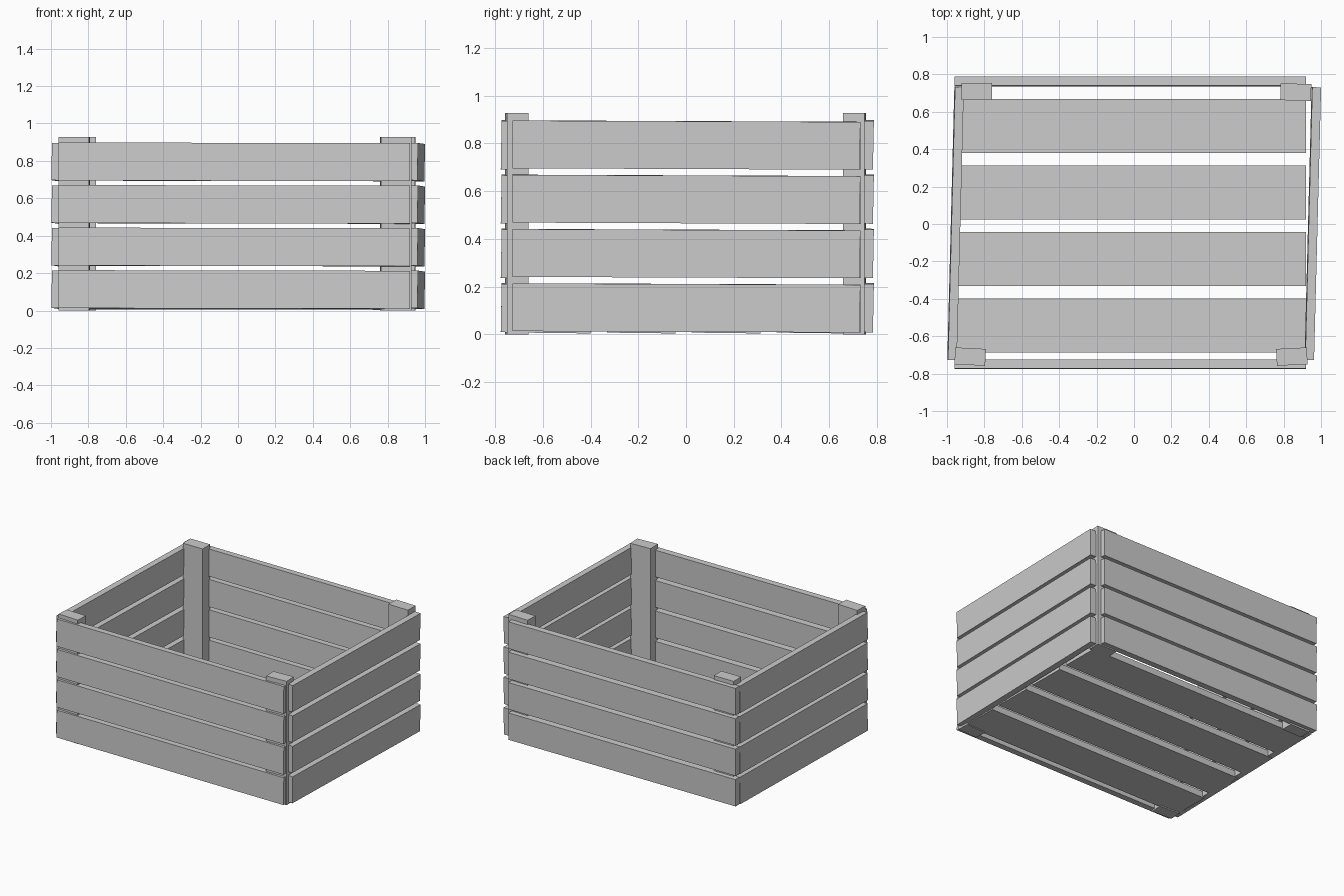
import bpy
from mathutils import Euler, Matrix

if "Cube" in bpy.data.objects:
    bpy.data.objects.remove(bpy.data.objects["Cube"])

def board(name, center, size, rot=(0, 0, 0)):
    bpy.ops.mesh.primitive_cube_add(size=1)
    ob = bpy.context.object
    ob.name = name
    ob.data.transform(Matrix.Translation(center) @ Euler(rot).to_matrix().to_4x4()
                      @ Matrix.Diagonal((*size, 1)))
    return ob

LEAN = 0.02    # every slat leans a little
SKEW = -0.026  # side walls are slightly out of square
THICK = 0.047

# Four rows of wall slats
for i in range(4):
    z = 0.112 + i * 0.2275
    board(f"front_slat_{i+1}", (-0.02, -0.751, z), (1.88, THICK, 0.203), (-LEAN, 0.002, 0))
    board(f"back_slat_{i+1}", (-0.02, 0.762, z), (1.88, THICK, 0.203), (-LEAN, 0.002, 0))
    z -= 0.001
    board(f"left_slat_{i+1}", (-0.954, 0.002, z), (THICK, 1.458, 0.2), (-0.004, LEAN, SKEW))
    board(f"right_slat_{i+1}", (0.956, 0.002, z), (THICK, 1.458, 0.2), (-0.004, LEAN, SKEW))

# Corner posts
for name, x, y, turn in (("front_left", -0.876, -0.709, -0.05), ("front_right", 0.844, -0.709, 0.05),
                         ("back_left", -0.84, 0.709, 0.0), ("back_right", 0.865, 0.705, -0.03)):
    board(f"{name}_post", (x, y, 0.4635), (0.164, 0.09, 0.927), (0, 0, turn))

# Floor planks
for i in range(4):
    board(f"floor_plank_{i+1}", (-0.02, -0.543 + i * 0.3555, 0.03), (1.88, 0.288, THICK),
          (-0.012, 0.001, 0))
